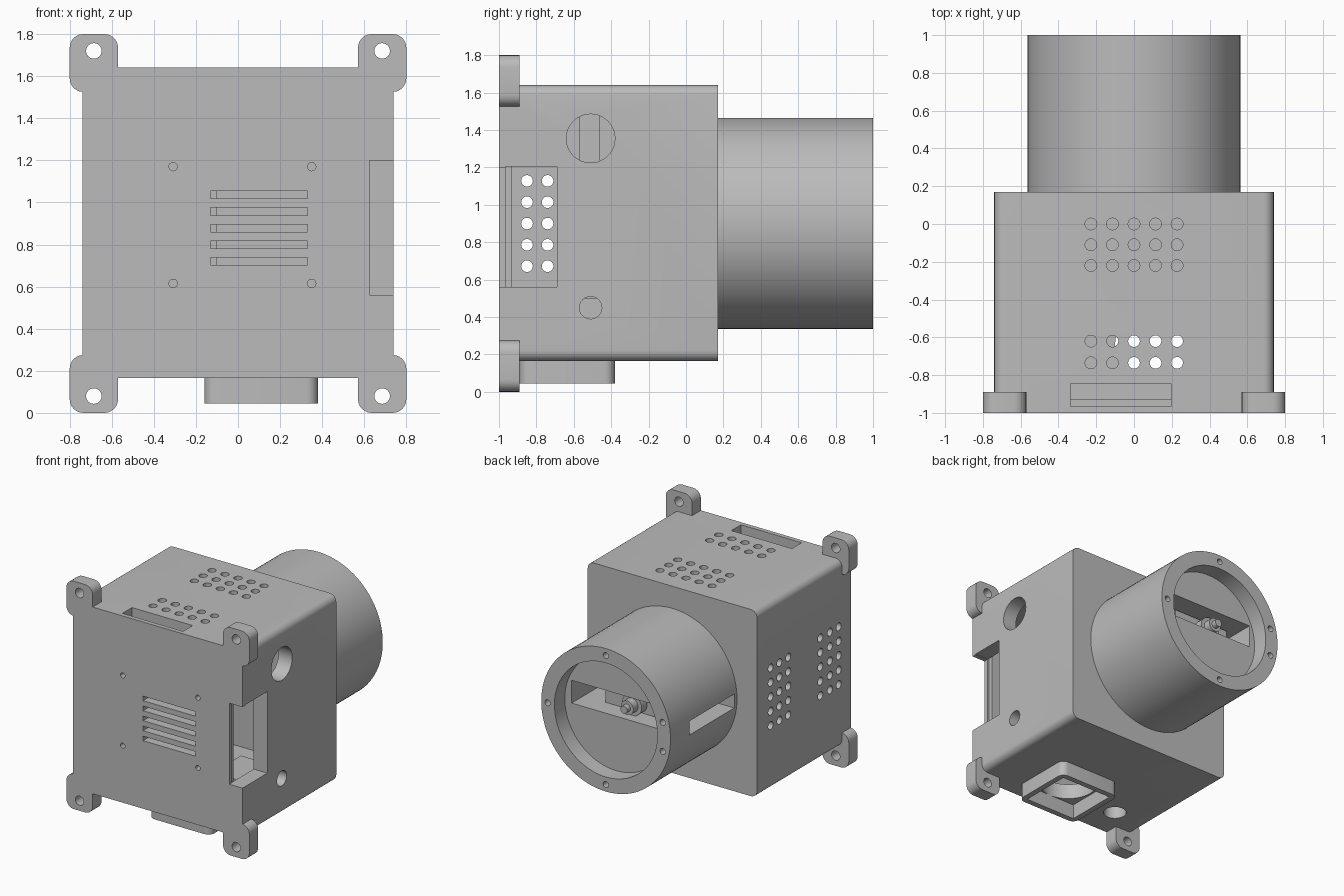
import bpy, bmesh, math
from mathutils import Matrix

if "Cube" in bpy.data.objects:
    bpy.data.objects.remove(bpy.data.objects["Cube"], do_unlink=True)

GREY = (0.5, 0.5, 0.5, 1)
mat = bpy.data.materials.new("plain grey")
mat.use_nodes = True
mat.diffuse_color = GREY
mat.node_tree.nodes["Principled BSDF"].inputs["Base Color"].default_value = GREY


def box(bm, x, y, z, r=0, axis=1):
    """Box from (low, high) pairs; edges along the axis are rounded by r."""
    part = bmesh.new()
    bmesh.ops.create_cube(part, size=1)
    for v in part.verts:
        for i, (lo, hi) in enumerate((x, y, z)):
            v.co[i] = lo if v.co[i] < 0 else hi
    if r:
        edges = [e for e in part.edges
                 if abs((e.verts[0].co - e.verts[1].co).normalized()[axis]) > 0.9]
        bmesh.ops.bevel(part, geom=edges, offset=r, segments=6, profile=0.5, affect='EDGES')
    add(bm, part)


def rod(bm, centre, r, length, axis, sides=24):
    """Cylinder along an axis, centred on a point."""
    part = bmesh.new()
    turn = (Matrix.Rotation(math.pi / 2, 4, 'Y'), Matrix.Rotation(math.pi / 2, 4, 'X'),
            Matrix.Identity(4))[axis]
    bmesh.ops.create_cone(part, cap_ends=True, segments=sides, radius1=r, radius2=r,
                          depth=length, matrix=Matrix.Translation(centre) @ turn)
    add(bm, part)


def add(bm, part):
    mesh = bpy.data.meshes.new("temp")
    part.to_mesh(mesh)
    part.free()
    bm.from_mesh(mesh)
    bpy.data.meshes.remove(mesh)


def finish(name, bm):
    bmesh.ops.recalc_face_normals(bm, faces=bm.faces)
    mesh = bpy.data.meshes.new(name)
    bm.to_mesh(mesh)
    bm.free()
    mesh.materials.append(mat)
    ob = bpy.data.objects.new(name, mesh)
    bpy.context.collection.objects.link(ob)
    return ob


def select(ob):
    bpy.ops.object.select_all(action='DESELECT')
    ob.select_set(True)
    bpy.context.view_layer.objects.active = ob


def combine(ob, bm, operation='DIFFERENCE'):
    tool = finish("cutter", bm)
    tool.hide_render = True
    mod = ob.modifiers.new("cut", 'BOOLEAN')
    mod.operation, mod.solver, mod.object = operation, 'EXACT', tool
    select(ob)
    bpy.ops.object.modifier_apply(modifier=mod.name)
    bpy.data.objects.remove(tool, do_unlink=True)


def smooth(ob):
    select(ob)
    bpy.ops.object.shade_smooth_by_angle(angle=math.radians(30))


def ears(y):
    bm = bmesh.new()
    for sx in (-1, 1):
        for z in ((0, 0.275), (1.525, 1.8)):
            box(bm, sorted((sx * 0.57, sx * 0.8)), y, z, 0.065)
    return bm


def ear_holes(bm):
    for x in (-0.685, 0.685):
        for z in (0.08, 1.72):
            rod(bm, (x, -0.95, z), 0.037, 0.4, 1)


# Housing with rounded long edges, hollow and open at the front
bm = bmesh.new()
box(bm, (-0.74, 0.74), (-0.965, 0.17), (0.165, 1.64), 0.055)
body = finish("housing", bm)
combine(body, ears((-0.965, -0.89)), 'UNION')
bm = bmesh.new()
box(bm, (-0.62, 0.62), (-1.1, 0.05), (0.285, 1.52))
combine(body, bm)

# Housing openings: vents, side notch, top notch, cable holes
bm = bmesh.new()
ear_holes(bm)
steps = [0.114 * i for i in range(-2, 3)]
for s in steps:
    for y in (0, -0.11, -0.22, -0.62, -0.735):
        rod(bm, (s, y, 1.6), 0.031, 0.3, 2)
    for y in (0, -0.11, -0.22, -0.62, -0.74, -0.85):
        rod(bm, (-0.7, y, 0.9 + s), 0.031, 0.3, 0)
box(bm, (0.5, 0.9), (-1.1, -0.69), (0.56, 1.205))
box(bm, (-0.335, 0.195), (-1.1, -0.845), (1.4, 1.8))
rod(bm, (0.7, -0.51, 1.355), 0.13, 0.3, 0, 40)
rod(bm, (0.7, -0.51, 0.45), 0.06, 0.3, 0)
rod(bm, (-0.43, -0.735, 0.2), 0.085, 0.3, 2, 32)
rod(bm, (0.11, -0.635, 0.2), 0.21, 0.3, 2, 40)
combine(body, bm)
smooth(body)

# Front cover with ears and an inner lip
bm = bmesh.new()
box(bm, (-0.74, 0.74), (-1, -0.965), (0.165, 1.64))
cover = finish("front_cover", bm)
combine(cover, ears((-1, -0.965)), 'UNION')
bm = bmesh.new()
box(bm, (-0.61, 0.61), (-0.98, -0.93), (0.295, 1.51))
combine(cover, bm, 'UNION')
bm = bmesh.new()
ear_holes(bm)
for i in range(5):
    z = 0.72 + 0.079 * i
    box(bm, (-0.13, 0.33), (-1.1, -0.8), (z - 0.018, z + 0.018))
for x in (-0.308, 0.35):
    for z in (0.615, 1.17):
        rod(bm, (x, -0.95, z), 0.02, 0.3, 1, 16)
box(bm, (0.625, 0.9), (-1.1, -0.8), (0.56, 1.2))
combine(cover, bm)
smooth(cover)

# Rear barrel with a recessed end
bm = bmesh.new()
rod(bm, (0, 0.575, 0.9), 0.565, 0.85, 1, 96)
barrel = finish("rear_barrel", bm)
bm = bmesh.new()
rod(bm, (0, 1.0, 0.9), 0.45, 0.26, 1, 96)
combine(barrel, bm)

# Barrel slots: window in the recessed face, long slot through one side
bm = bmesh.new()
box(bm, (-0.4, 0.39), (0.3, 0.95), (0.88, 1.06))
combine(barrel, bm)
bm = bmesh.new()
box(bm, (-0.7, -0.3), (0.2, 0.76), (0.84, 0.95))
combine(barrel, bm)

# Screw holes in the barrel rim
bm = bmesh.new()
for degrees in (0, 90, 167, 193, 270):
    a = math.radians(degrees)
    rod(bm, (0.51 * math.cos(a), 1, 0.9 + 0.51 * math.sin(a)), 0.024, 0.2, 1, 16)
combine(barrel, bm)
smooth(barrel)

# Small motor with stepped shaft inside the window
bm = bmesh.new()
box(bm, (-0.3, 0.2), (0.28, 0.72), (0.87, 1.045))
rod(bm, (-0.08, 0.74, 0.96), 0.085, 0.1, 1, 32)
rod(bm, (-0.08, 0.8, 0.96), 0.055, 0.1, 1, 32)
rod(bm, (-0.08, 0.84, 0.96), 0.03, 0.1, 1)
smooth(finish("motor", bm))

# Socket frame below the housing
bm = bmesh.new()
box(bm, (-0.16, 0.38), (-0.89, -0.38), (0.045, 0.17), 0.055, 2)
frame = finish("socket_frame", bm)
bm = bmesh.new()
box(bm, (-0.115, 0.335), (-0.845, -0.425), (0, 0.163))
combine(frame, bm)
bm = bmesh.new()
rod(bm, (0.11, -0.635, 0.2), 0.21, 0.3, 2, 40)
combine(frame, bm)
smooth(frame)

# Inner post and circuit block
bm = bmesh.new()
box(bm, (-0.2, -0.1), (-0.57, -0.46), (0.28, 1.525))
finish("inner_post", bm)
bm = bmesh.new()
box(bm, (0.34, 0.61), (-0.8, -0.45), (0.28, 0.5))
finish("circuit_block", bm)
